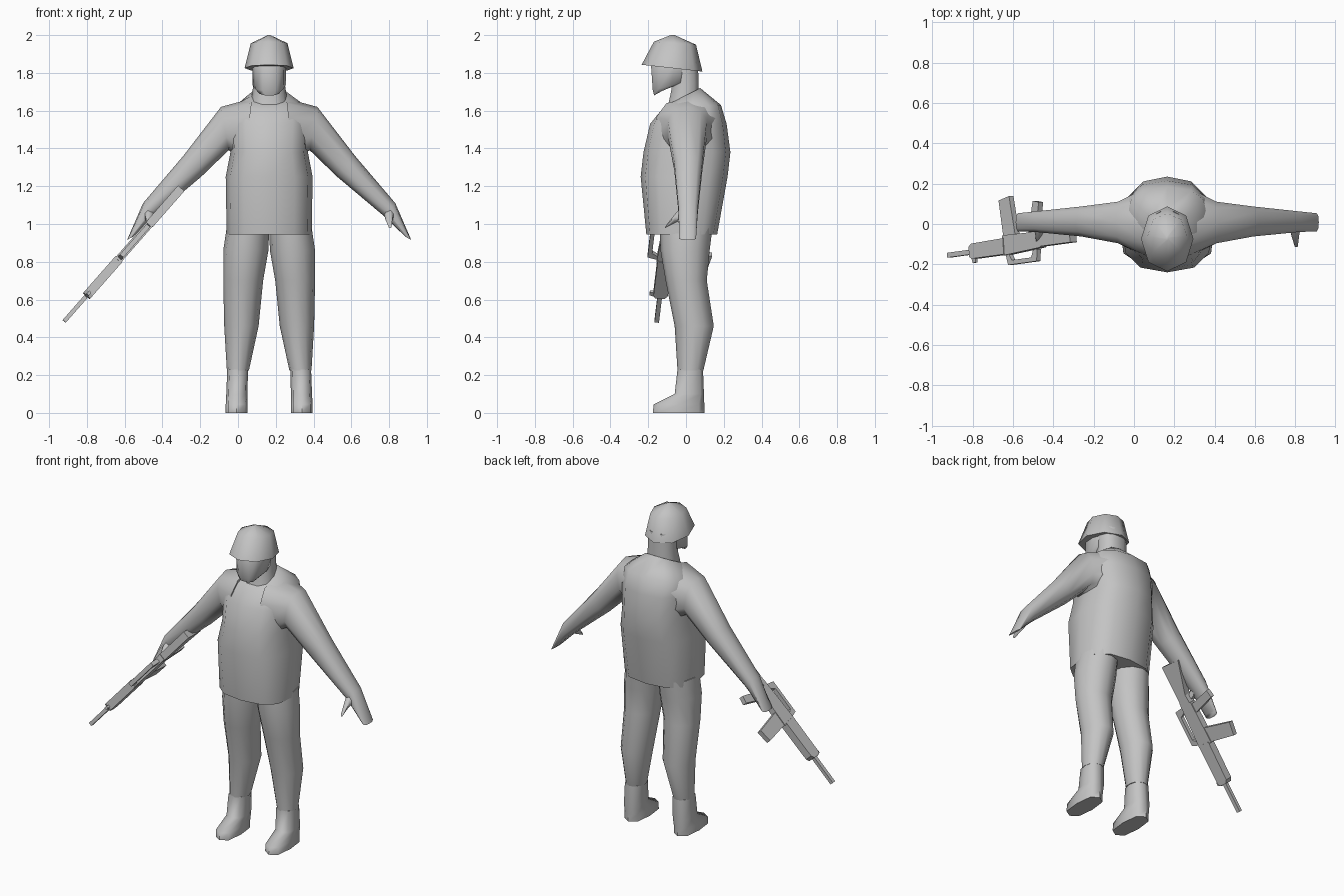
import bpy, bmesh, math
from mathutils import Vector

cube = bpy.data.objects.get("Cube")
if cube:
    bpy.data.objects.remove(cube, do_unlink=True)

MID = 0.165  # the body stands off centre; the rifle reaches far to the right

grey = bpy.data.materials.new("plain_grey")
grey.use_nodes = True
grey.diffuse_color = (0.55, 0.55, 0.55, 1)
grey.node_tree.nodes["Principled BSDF"].inputs["Base Color"].default_value = (0.55, 0.55, 0.55, 1)


def finish(name, bm, smooth):
    bmesh.ops.recalc_face_normals(bm, faces=bm.faces)
    mesh = bpy.data.meshes.new(name)
    bm.to_mesh(mesh)
    bm.free()
    mesh.materials.append(grey)
    obj = bpy.data.objects.new(name, mesh)
    bpy.context.collection.objects.link(obj)
    if smooth:
        bpy.ops.object.select_all(action='DESELECT')
        obj.select_set(True)
        bpy.context.view_layer.objects.active = obj
        bpy.ops.object.shade_smooth_by_angle(angle=math.radians(smooth))


def loft(name, rings, sides=12, square=0.8, smooth=62):
    """Skin over rounded rings, each given as centre and two half axes."""
    bm = bmesh.new()
    loops = []
    for c, a, b in rings:
        loop = []
        for i in range(sides):
            t = 2 * math.pi * i / sides
            u, v = (math.copysign(abs(round(f, 6)) ** square, f) for f in (math.cos(t), math.sin(t)))
            loop.append(bm.verts.new(Vector(c) + Vector(a) * u + Vector(b) * v))
        loops.append(loop)
    for low, high in zip(loops, loops[1:]):
        for i in range(sides):
            j = (i + 1) % sides
            bm.faces.new((low[i], low[j], high[j], high[i]))
    bm.faces.new(loops[0])
    bm.faces.new(loops[-1])
    finish(name, bm, smooth)


def level(z, x0, x1, y0, y1, tilt=0, side=1):
    """Ring across the body; tilt raises its back edge."""
    return ((MID + side * (x0 + x1) / 2, (y0 + y1) / 2, z),
            ((x1 - x0) / 2, 0, 0), (0, (y1 - y0) / 2, tilt))


def stack(name, rows, **kw):
    """Symmetric loft from rows of height, half width, front, back, tilt."""
    loft(name, [level(z, -w, w, y0, y1, t) for z, w, y0, y1, t in rows], **kw)


# Torso, neck, head and helmet
stack("torso", [(0.945, 0.225, -0.21, 0.165, 0), (1.25, 0.23, -0.24, 0.22, 0),
                (1.38, 0.205, -0.225, 0.235, 0), (1.53, 0.215, -0.19, 0.215, 0),
                (1.62, 0.2, -0.125, 0.185, 0.01), (1.675, 0.1, -0.1, 0.075, 0.045)], square=0.77)
stack("neck", [(1.62, 0.1, -0.1, 0.07, 0), (1.73, 0.085, -0.08, 0.07, 0.02),
               (1.86, 0.085, -0.08, 0.065, 0)], sides=10)
stack("head", [(1.705, 0.06, -0.17, -0.08, 0.025), (1.735, 0.088, -0.18, 0.03, 0.03),
               (1.84, 0.09, -0.19, 0.06, 0), (1.9, 0.08, -0.15, 0.05, 0)], sides=10)
stack("helmet", [(1.825, 0.13, -0.235, 0.087, -0.018), (1.957, 0.097, -0.17, 0.053, -0.008),
                 (2.0, 0.006, -0.08, -0.06, 0)], sides=8, square=0.95)

for side, label in ((1, "left"), (-1, "right")):
    # Arm and flat hand: upper edge, lower edge, then depth of each ring
    arm = [((0.09, 1.665), (0.13, 1.34), -0.165, 0.19), ((0.255, 1.62), (0.215, 1.39), -0.1, 0.115),
           ((0.455, 1.36), (0.36, 1.25), -0.065, 0.09), ((0.668, 1.11), (0.61, 1.04), -0.042, 0.065),
           ((0.752, 0.916), (0.722, 0.932), -0.038, 0.055)]
    loft(label + "_arm", [
        ((MID + side * (tx + bx) / 2, (y0 + y1) / 2, (tz + bz) / 2),
         (side * (tx - bx) / 2, 0, (tz - bz) / 2), (0, (y1 - y0) / 2, 0))
        for (tx, tz), (bx, bz), y0, y1 in arm], sides=10)
    loft(label + "_thumb", [
        ((MID + side * 0.635, 0, 1.07), (side * 0.03, 0, 0.01), (side * -0.01, 0.02, 0.045)),
        ((MID + side * 0.635, -0.055, 1.035), (side * 0.02, 0, 0.01), (side * -0.005, 0.01, 0.03)),
        ((MID + side * 0.64, -0.11, 0.985), (side * 0.008, 0, 0), (0, 0.004, 0.008))], sides=6)

    # Leg and boot
    legs = [(0.98, 0.0, 0.225, -0.14, 0.14), (0.86, 0.004, 0.243, -0.135, 0.125),
            (0.7, 0.032, 0.243, -0.108, 0.11), (0.46, 0.056, 0.238, -0.06, 0.147),
            (0.225, 0.107, 0.224, -0.045, 0.092)]
    loft(label + "_leg", [level(*r, side=side) for r in legs], square=1.0)
    boots = [(0.0, 0.115, 0.23, -0.175, 0.097), (0.045, 0.115, 0.23, -0.172, 0.097),
             (0.1, 0.115, 0.227, -0.06, 0.095), (0.23, 0.112, 0.222, -0.045, 0.09)]
    loft(label + "_boot", [level(*r, side=side) for r in boots], sides=8, square=0.7)

# Rifle frame: along the barrel, upward from the barrel, and across
muzzle = Vector((-0.92, -0.155, 0.485))
along = Vector((0.62, 0.085, 0.705)).normalized()
up = Vector((0, -1, 0))
up = (up - along * up.dot(along)).normalized()
across = along.cross(up)


def plate(name, outline, thick):
    """Side outline of a rifle part, extruded across the rifle."""
    bm = bmesh.new()
    rows = [[bm.verts.new(muzzle + along * t + up * v + across * s * thick / 2)
             for t, v in outline] for s in (-1, 1)]
    bm.faces.new(rows[0])
    bm.faces.new(rows[1])
    for i in range(len(outline)):
        j = (i + 1) % len(outline)
        bm.faces.new((rows[0][i], rows[0][j], rows[1][j], rows[1][i]))
    finish(name, bm, None)


plate("rifle_barrel", [(0, -0.012), (0.22, -0.012), (0.22, 0.012), (0, 0.012)], 0.022)
plate("rifle_front_sight", [(0.17, 0), (0.21, 0), (0.205, 0.055), (0.185, 0.055)], 0.015)
plate("rifle_handguard", [(0.18, -0.025), (0.2, -0.04), (0.44, -0.045),
                          (0.44, 0.035), (0.2, 0.035), (0.18, 0.025)], 0.048)
plate("rifle_receiver", [(0.43, -0.06), (0.69, -0.055), (0.71, 0.025), (0.43, 0.04)], 0.04)
plate("rifle_carry_handle", [(0.44, 0.03), (0.46, 0.03), (0.485, 0.068), (0.63, 0.068), (0.65, 0.03),
                             (0.68, 0.03), (0.67, 0.09), (0.455, 0.09)], 0.025)
plate("rifle_magazine", [(0.435, -0.05), (0.525, -0.05), (0.495, -0.25), (0.415, -0.235)], 0.03)
plate("rifle_grip", [(0.62, -0.045), (0.675, -0.045), (0.715, -0.2), (0.67, -0.21)], 0.03)
plate("rifle_stock", [(0.69, -0.05), (0.74, -0.045), (0.94, -0.115), (0.94, 0.02), (0.69, 0.02)], 0.045)
